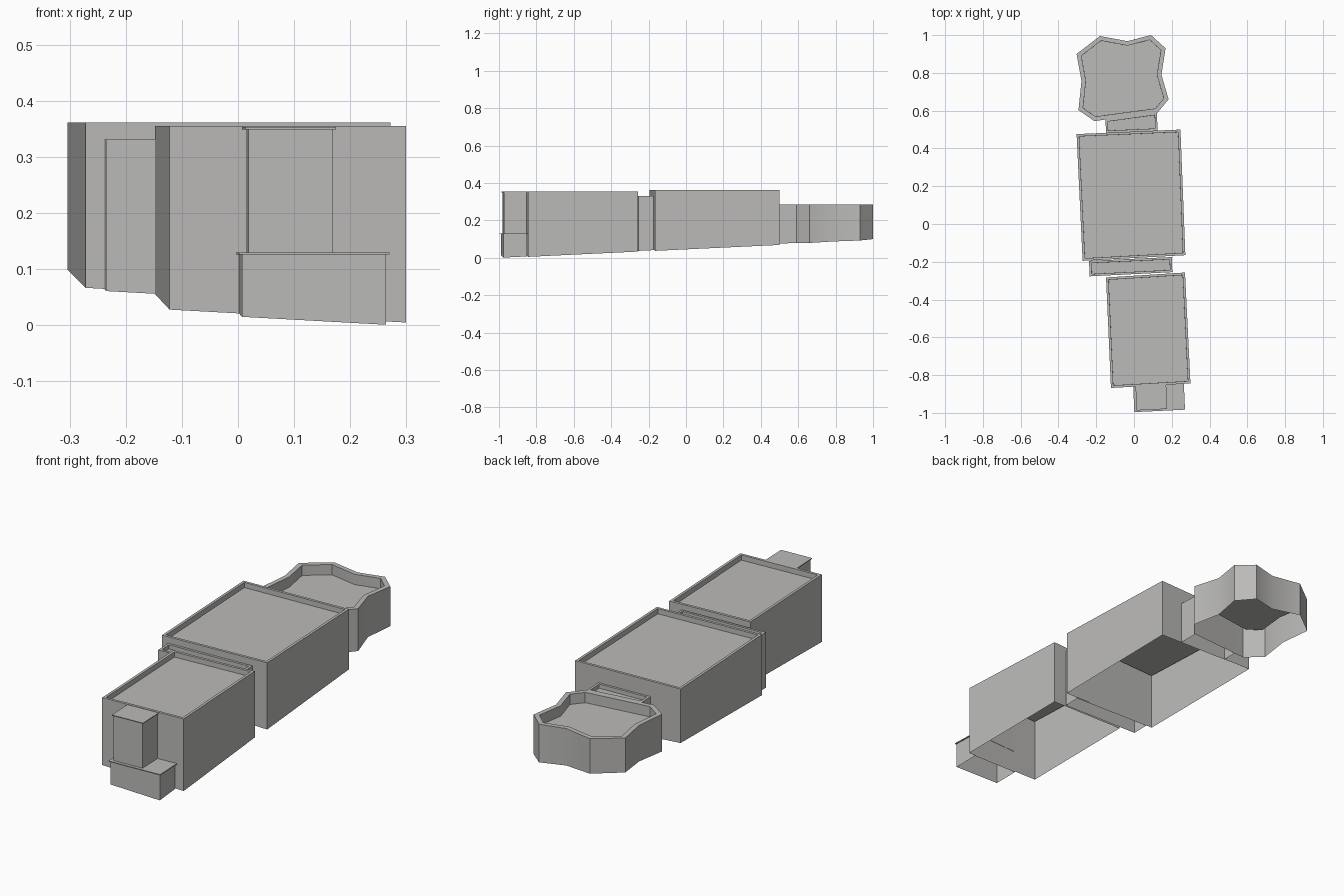
import bpy
import bmesh
from mathutils import Vector

cube = bpy.data.objects.get("Cube")
if cube:
    bpy.data.objects.remove(cube, do_unlink=True)

stone = bpy.data.materials.new("light_grey")
stone.use_nodes = True
GREY = (0.5, 0.495, 0.485, 1)
stone.diffuse_color = GREY
stone.node_tree.nodes["Principled BSDF"].inputs["Base Color"].default_value = GREY


def ground(x, y):
    """Height of the sloping site below a point."""
    return 0.06 - 0.057 * x + 0.045 * y


def finish(name, bm):
    mesh = bpy.data.meshes.new(name)
    bm.to_mesh(mesh)
    bm.free()
    mesh.materials.append(stone)
    obj = bpy.data.objects.new(name, mesh)
    bpy.context.collection.objects.link(obj)
    return obj


def building(name, outline, top, rim=0, depth=0, base=None):
    """Open-bottomed walls on a counter-clockwise outline, with a parapet roof."""
    bm = bmesh.new()
    low = [bm.verts.new((x, y, ground(x, y) if base is None else base)) for x, y in outline]
    high = [bm.verts.new((x, y, top)) for x, y in outline]
    n = len(outline)
    for i in range(n):
        j = (i + 1) % n
        bm.faces.new((low[i], low[j], high[j], high[i]))
    roof = bm.faces.new(high)
    bm.normal_update()
    if rim:
        bmesh.ops.inset_region(bm, faces=[roof], thickness=rim, use_even_offset=True)
        bmesh.ops.inset_region(bm, faces=[roof], thickness=0.0003, depth=-depth,
                               use_even_offset=True)
    return finish(name, bm)


def cap(name, outline, top, overhang=0.006, thick=0.004):
    """Thin roof slab slightly wider than the walls."""
    centre = sum((Vector(p) for p in outline), Vector((0, 0))) / len(outline)
    bm = bmesh.new()
    verts = []
    for x, y in outline:
        sx = 1 if x > centre.x else -1
        sy = 1 if y > centre.y else -1
        verts.append(bm.verts.new((x + sx * overhang, y + sy * overhang, top - thick)))
    face = bm.faces.new(verts)
    ext = bmesh.ops.extrude_face_region(bm, geom=[face], use_keep_orig=True)
    bmesh.ops.translate(bm, vec=(0, 0, thick),
                        verts=[g for g in ext["geom"] if isinstance(g, bmesh.types.BMVert)])
    bmesh.ops.recalc_face_normals(bm, faces=bm.faces)
    return finish(name, bm)


# Main halls
building("front_hall", [(-.122, -.868), (.299, -.844), (.27, -.257), (-.148, -.283)],
         0.355, 0.013, 0.025)
building("middle_hall", [(-.272, -.195), (.272, -.165), (.246, .5), (-.304, .476)],
         0.361, 0.013, 0.025)

# Links between the halls and the tower
building("hall_link", [(-.235, -.277), (.203, -.255), (.2, -.175), (-.238, -.195)],
         0.331, 0.012, 0.02)
building("tower_link", [(-.148, .482), (.125, .494), (.121, .59), (-.151, .553)],
         0.285, 0.012, 0.02)

# Scalloped rear tower
tower = building("rear_tower", [
    (-.21, .545), (.125, .59), (.183, .66), (.145, .79), (.167, .93), (.09, 1.0),
    (-.035, .968), (-.18, .995), (-.304, .9), (-.278, .757), (-.294, .603)],
    0.285, 0.023, 0.05)
bpy.context.view_layer.objects.active = tower
tower.select_set(True)
bpy.ops.object.shade_smooth_by_angle(angle=0.52)
tower.select_set(False)

# Front annexes with thin overhanging roofs
porch = [(.0075, -.99), (.264, -.977), (.258, -.85), (.002, -.866)]
stair = [(.019, -.981), (.169, -.973), (.164, -.85), (.014, -.86)]
building("porch", porch, 0.126)
cap("porch_roof", porch, 0.13)
building("stair_block", stair, 0.349, base=0.13)
cap("stair_roof", stair, 0.353)
